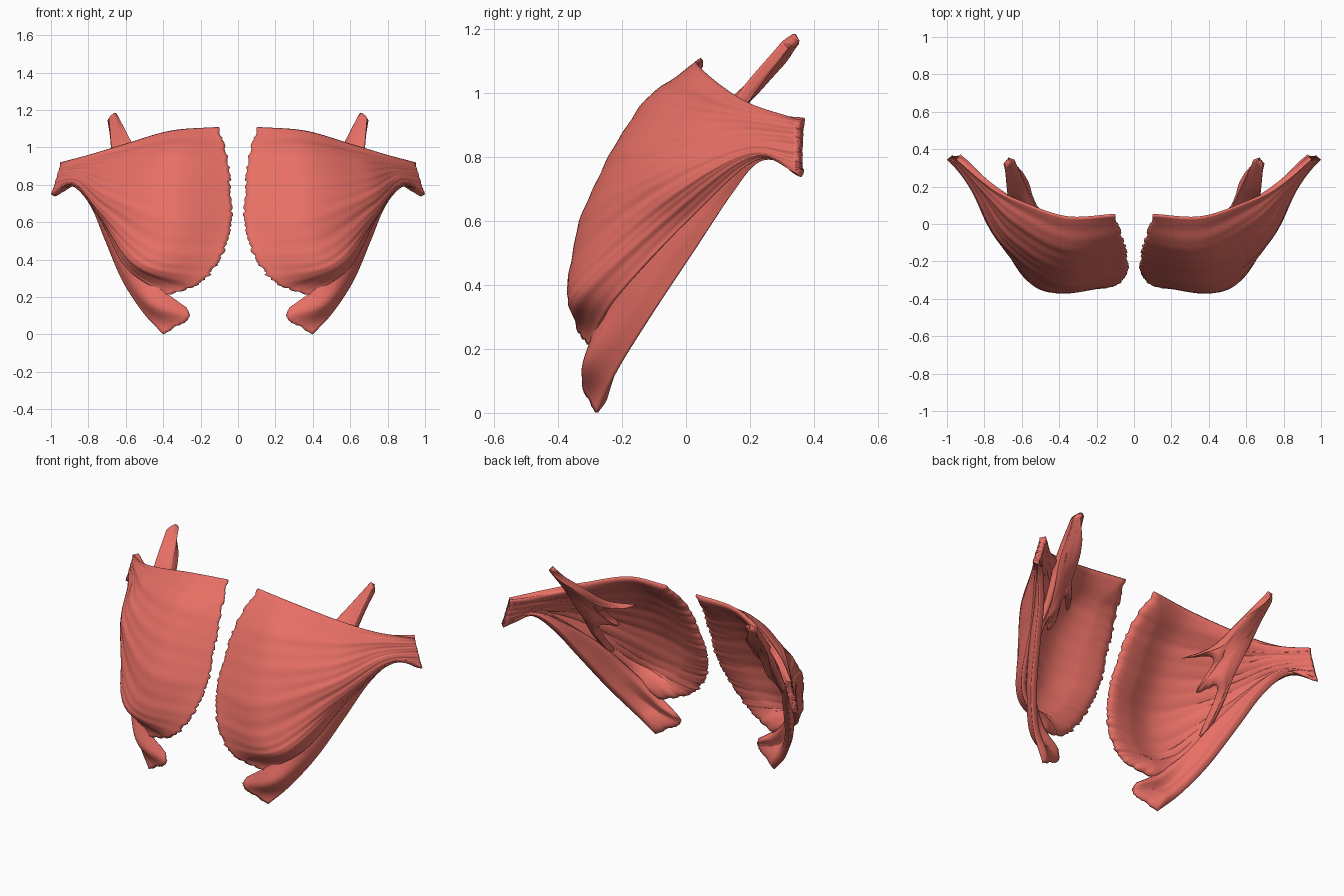
import bpy, math, random
from mathutils import Vector

if "Cube" in bpy.data.objects:
    bpy.data.objects.remove(bpy.data.objects["Cube"])

random.seed(4)


def spline(pts, u):
    """Catmull-Rom through evenly spaced points, u in 0..1."""
    n = len(pts) - 1
    f = min(max(u, 0), 1) * n
    i = min(int(f), n - 1)
    t = f - i
    p1, p2 = pts[i], pts[i + 1]
    p0 = pts[i - 1] if i > 0 else p1 * 2 - p2
    p3 = pts[i + 2] if i + 2 <= n else p2 * 2 - p1
    return 0.5 * (2 * p1 + (p2 - p0) * t + (2 * p0 - 5 * p1 + 4 * p2 - p3) * t * t
                  + (3 * p1 - p0 - 3 * p2 + p3) * t ** 3)


def muscle(name, fibres, ns, nt, thick, ripple, waves, jag):
    """Sheet lofted across fibres, grooved along them, thickened and mirrored."""
    rows = [[Vector(p) for p in f] for f in fibres]
    point = lambda s, t: spline([spline(r, t) for r in rows], s)
    phase = [random.uniform(0, 6.28) for _ in range(3)]
    verts, weights = [], []
    for i in range(ns + 1):
        s = i / ns
        end = 1 - random.uniform(0, jag)          # ragged fibre ends
        for j in range(nt + 1):
            t = end * j / nt
            p = point(s, t)
            ds = point(min(s + .01, 1), t) - point(max(s - .01, 0), t)
            dt = point(s, min(t + .01, 1)) - point(s, max(t - .01, 0))
            n = dt.cross(ds).normalized()
            g = (math.sin(s * waves + phase[0] + 1.5 * t)
                 + .6 * math.sin(s * waves * 2.3 + phase[1] - 2 * t)
                 + .5 * math.sin(s * waves * .6 + phase[2] + 4 * t))
            # grooves shrink where fibres crowd and at the flat far end
            fade = min(1, ds.length / .012) * (1 - .8 * t ** 3)
            verts.append(p + n * ripple * g * fade)
            # belly is thick, rims and tendon are thin
            rim = min(1, s / .1, (1 - s) / .1, (1 - j / nt) / .1, .4 + t * 2)
            weights.append(math.sqrt(max(rim, 0)))
    w = nt + 1
    faces = [(i * w + j, i * w + j + 1, (i + 1) * w + j + 1, (i + 1) * w + j)
             for i in range(ns) for j in range(nt)]
    me = bpy.data.meshes.new(name)
    me.from_pydata(verts, [], faces)
    ob = bpy.data.objects.new(name, me)
    bpy.context.collection.objects.link(ob)
    me.materials.append(red)
    group = ob.vertex_groups.new(name="belly")
    for k, wt in enumerate(weights):
        group.add([k], wt, 'REPLACE')
    sol = ob.modifiers.new("thickness", 'SOLIDIFY')
    sol.thickness, sol.offset = thick, -1
    sol.vertex_group, sol.thickness_vertex_group = "belly", .25
    ob.modifiers.new("mirror", 'MIRROR').use_mirror_merge = False
    bpy.ops.object.select_all(action='DESELECT')
    ob.select_set(True)
    bpy.context.view_layer.objects.active = ob
    bpy.ops.object.shade_smooth_by_angle(angle=math.radians(50))
    return ob


red = bpy.data.materials.new("muscle_red")
red.diffuse_color = (0.80, 0.16, 0.13, 1)
red.use_nodes = True
red.node_tree.nodes["Principled BSDF"].inputs["Base Color"].default_value = red.diffuse_color

# Large chest fan: fibres from arm tendon to breastbone, top to bottom
muscle("chest_fan", [
    [(.95, .345, .92), (.78, .205, .965), (.60, .115, 1.02), (.36, .035, 1.09), (.10, .045, 1.11)],
    [(.955, .345, .89), (.80, .17, .92), (.625, .005, .94), (.35, -.13, .97), (.05, -.09, .95)],
    [(.965, .345, .86), (.83, .17, .87), (.67, -.07, .83), (.37, -.24, .80), (.03, -.18, .77)],
    [(.975, .345, .825), (.855, .17, .835), (.70, -.11, .73), (.38, -.33, .60), (.03, -.26, .58)],
    [(.985, .345, .79), (.87, .18, .81), (.73, -.09, .66), (.45, -.355, .43), (.085, -.325, .41)],
    [(.993, .345, .77), (.875, .195, .80), (.74, -.04, .635), (.53, -.335, .37), (.19, -.345, .275)],
    [(1, .345, .75), (.88, .22, .79), (.74, .025, .62), (.60, -.22, .36), (.38, -.305, .205)],
], 100, 60, .048, .0028, 36, .012)

# Lower strip that passes under the fan to the ribs
muscle("lower_strip", [
    [(.96, .32, .80), (.86, .20, .81), (.765, .07, .71), (.665, -.09, .57), (.56, -.22, .40), (.41, -.295, .245), (.27, -.31, .14)],
    [(.96, .325, .79), (.865, .21, .80), (.775, .10, .685), (.70, -.03, .53), (.60, -.18, .33), (.46, -.31, .16), (.26, -.325, .08)],
    [(.96, .33, .78), (.87, .23, .785), (.785, .14, .68), (.71, .02, .50), (.62, -.12, .29), (.51, -.225, .12), (.40, -.285, .00)],
], 24, 60, .04, .001, 10, .01)

# Small deep muscle: from shoulder hook fanning to three rib slips
muscle("deep_slips", [
    [(.64, .345, 1.165), (.57, .19, 1.03), (.50, .05, .91), (.40, -.09, .86)],
    [(.65, .345, 1.18), (.59, .19, 1.02), (.56, .09, .93), (.53, .03, .85)],
    [(.66, .335, 1.185), (.62, .18, 1.01), (.58, .05, .86), (.52, -.11, .70)],
    [(.675, .32, 1.175), (.64, .17, 1.00), (.61, .07, .85), (.59, -.01, .71)],
    [(.685, .305, 1.165), (.66, .16, .99), (.64, .02, .76), (.60, -.17, .50)],
    [(.69, .295, 1.155), (.675, .15, .98), (.655, .04, .78), (.625, -.13, .56)],
], 50, 36, .04, .0012, 20, .02)
